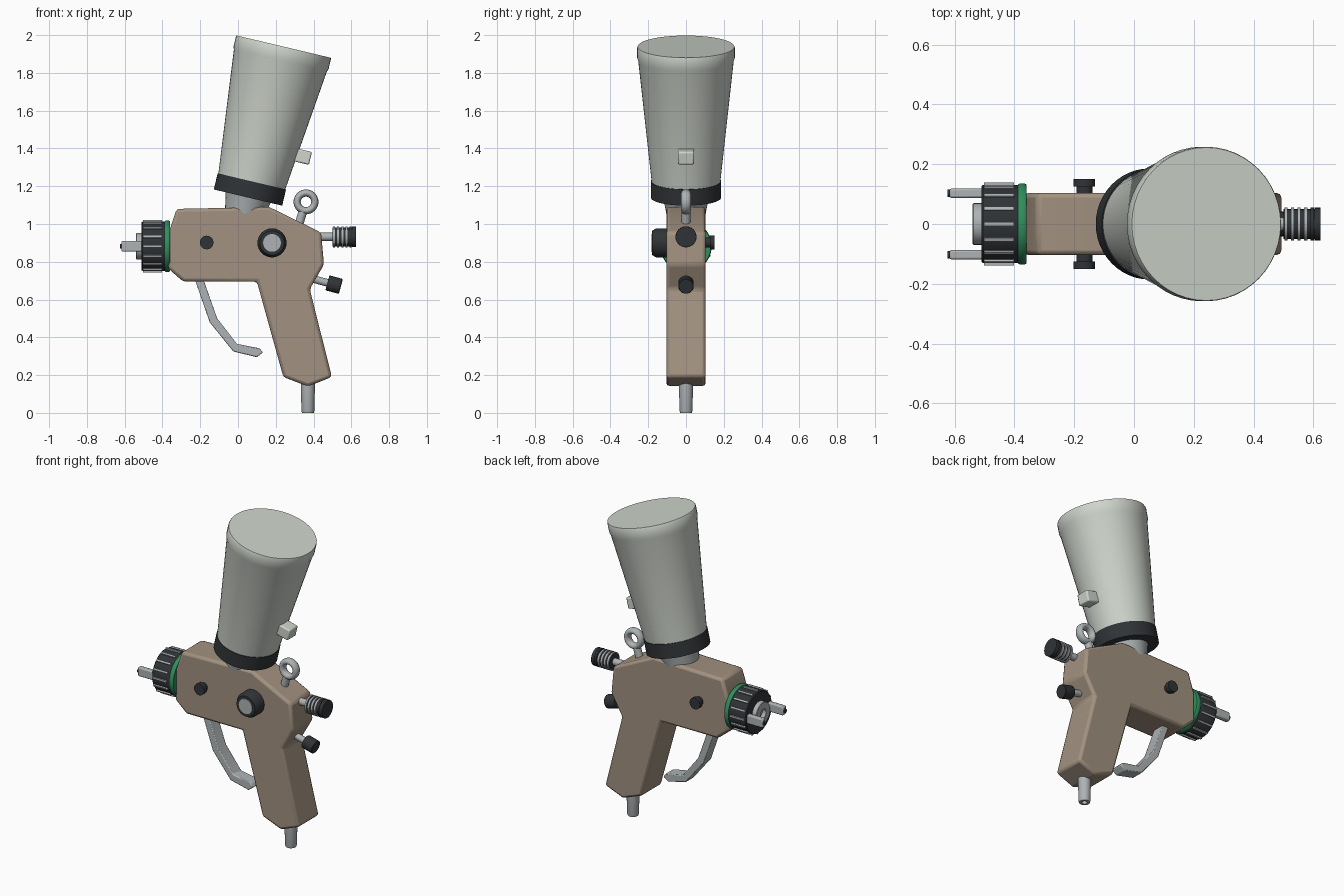
import bpy, bmesh
from math import radians, sin, cos, pi
from mathutils import Vector, Matrix

if "Cube" in bpy.data.objects:
    bpy.data.objects.remove(bpy.data.objects["Cube"])


def material(name, rgb):
    m = bpy.data.materials.new(name)
    m.diffuse_color = (*rgb, 1)
    m.use_nodes = True
    m.node_tree.nodes["Principled BSDF"].inputs["Base Color"].default_value = m.diffuse_color
    return m


TAN = material("tan_body", (0.36, 0.285, 0.215))
BLACK = material("black_plastic", (0.03, 0.034, 0.038))
METAL = material("metal", (0.42, 0.45, 0.46))
CUP = material("pale_cup", (0.62, 0.66, 0.6))
GREEN = material("green_ring", (0.03, 0.27, 0.11))


def finish(name, bm, mat, bevel=0.0, segs=2, angle=35):
    bmesh.ops.recalc_face_normals(bm, faces=bm.faces)
    me = bpy.data.meshes.new(name)
    bm.to_mesh(me)
    bm.free()
    me.materials.append(mat)
    ob = bpy.data.objects.new(name, me)
    bpy.context.collection.objects.link(ob)
    bpy.ops.object.select_all(action='DESELECT')
    bpy.context.view_layer.objects.active = ob
    ob.select_set(True)
    bpy.ops.object.shade_smooth_by_angle(angle=radians(angle))
    if bevel:
        b = ob.modifiers.new("bevel", 'BEVEL')
        b.width, b.segments, b.limit_method = bevel, segs, 'ANGLE'
    return ob


def lathe(name, origin, axis, profile, mat, n=32):
    """Turn (radius, distance) points round an axis; radius 0 closes the end."""
    bm = bmesh.new()
    rot = Vector(axis).to_track_quat('Z', 'Y').to_matrix().to_4x4()
    m = Matrix.Translation(origin) @ rot
    rings = []
    for r, d in profile:
        k = 1 if r == 0 else n
        rings.append([bm.verts.new(m @ Vector((r * cos(2 * pi * i / n), r * sin(2 * pi * i / n), d)))
                      for i in range(k)])
    for a, b in zip(rings, rings[1:]):
        for i in range(n):
            q = [a[i % len(a)], a[(i + 1) % n % len(a)], b[(i + 1) % n % len(b)], b[i % len(b)]]
            bm.faces.new(list(dict.fromkeys(q)))
    return finish(name, bm, mat)


def rod(name, origin, axis, r, d0, d1, mat, n=24):
    return lathe(name, origin, axis, [(0, d0), (r, d0), (r, d1), (0, d1)], mat, n)


def slab(name, outline, half, mat, bevel):
    """Extrude an x-z outline across y."""
    bm = bmesh.new()
    f = bm.faces.new([bm.verts.new((x, -half, z)) for x, z in outline])
    ext = bmesh.ops.extrude_face_region(bm, geom=[f])
    bmesh.ops.translate(bm, vec=(0, 2 * half, 0),
                        verts=[v for v in ext['geom'] if isinstance(v, bmesh.types.BMVert)])
    return finish(name, bm, mat, bevel)


def box(name, centre, size, mat, bevel, rot=Matrix()):
    bm = bmesh.new()
    bmesh.ops.create_cube(bm, size=1, matrix=Matrix.Translation(centre) @ rot @ Matrix.Diagonal((*size, 1)))
    return finish(name, bm, mat, bevel)


# Pistol body and trigger
slab("gun_body", [(-.325, 1.08), (.165, 1.09), (.44, .955), (.455, .785), (.38, .655), (.497, .19),
                  (.37, .14), (.24, .19), (.10, .695), (-.29, .695), (-.37, .765), (-.37, .945)],
     .104, TAN, .016)
slab("trigger", [(-.24, .74), (-.15, .48), (-.025, .325), (.10, .295), (.132, .32), (.115, .342),
                 (-.005, .365), (-.11, .50), (-.195, .74)], .04, METAL, .005)

# Tilted paint cup, collar and neck
tilt = radians(13.3)
axis = Vector((sin(tilt), 0, cos(tilt)))
base = Vector((.053, 0, 1.14))
lathe("cup", base, axis, [(0, .05), (.178, .05), (.253, .745), (.2585, .76), (.2585, .815),
                          (.256, .821), (0, .821)], CUP, 48)
rod("cup_collar", base, axis, .186, 0, .088, BLACK, 48)
lathe("cup_neck", base, axis, [(0, .01), (.125, .01), (.115, -.03), (.10, -.11), (0, -.11)], METAL)
box("cup_tab", (.342, 0, 1.357), (.085, .086, .07), CUP, .008, Matrix.Rotation(tilt, 4, 'Y'))

# Air cap at the nozzle end, with ribs, green ring and horns
CZ = .882
nose = Vector((0, 0, CZ))
lathe("air_cap", nose, (-1, 0, 0), [(0, .37), (.125, .37), (.131, .385), (.131, .505), (.127, .51), (0, .51)],
      BLACK, 48)
lathe("seal_ring", nose, (-1, 0, 0), [(.10, .36), (.132, .36), (.136, .366), (.136, .382), (.132, .388), (.10, .388)],
      GREEN, 48)
for i in range(16):
    a = 2 * pi * i / 16
    box(f"cap_rib_{i}", (-.452, .132 * cos(a), CZ + .132 * sin(a)), (.10, .014, .012), METAL, 0,
        Matrix.Rotation(a, 4, 'X'))
lathe("nozzle", nose, (-1, 0, 0), [(0, .50), (.07, .50), (.07, .537), (.067, .54), (.028, .54), (.028, .515), (0, .515)],
      METAL)
for side, y in (("left", .103), ("right", -.103)):
    box(f"horn_{side}", (-.56, y, CZ), (.115, .032, .056), METAL, .007)
    rod(f"horn_tip_{side}", (0, y, CZ), (-1, 0, 0), .012, .61, .625, BLACK, 16)

# Trigger pivot pin: one turned pin through the body
lathe("pivot_pin", (-.166, 0, .902), (0, 1, 0), [(0, -.15), (.036, -.15), (.036, -.126), (.027, -.126),
                                                 (.027, .126), (.036, .126), (.036, .15), (0, .15)], BLACK)

# Side adjuster knob
side_at = (.18, 0, .90)
lathe("side_knob", side_at, (0, -1, 0), [(0, .09), (.077, .09), (.077, .158), (.064, .18), (0, .18)], BLACK)
rod("side_knob_centre", side_at, (0, -1, 0), .047, .17, .183, METAL, 32)

# Hanging ring and stem
bpy.ops.mesh.primitive_torus_add(major_radius=.047, minor_radius=.019, major_segments=32, minor_segments=12,
                                 location=(.36, 0, 1.117), rotation=(pi / 2, 0, 0))
hook = bpy.context.object
hook.name = "hanging_ring"
hook.scale.z = 1.35
hook.data.materials.append(METAL)
bpy.ops.object.shade_smooth()
rod("ring_stem", (.345, 0, 1.072), (-.3, 0, -1), .023, 0, .09, METAL)

# Rear fluid knob with grip rings
rear = Vector((0, 0, .932))
rod("rear_rod", rear, (1, 0, 0), .022, .42, .52, METAL)
rod("rear_knob", rear, (1, 0, 0), .05, .50, .622, BLACK)
for i in range(5):
    rod(f"rear_grip_{i}", rear, (1, 0, 0), .056, .503 + i * .022, .514 + i * .022, METAL if i < 4 else BLACK)
rod("rear_knob_end", rear, (1, 0, 0), .055, .604, .625, BLACK)

# Lower air knob
low_axis = (cos(radians(15)), 0, -sin(radians(15)))
low = (.509, 0, .679)
rod("lower_rod", low, low_axis, .02, -.15, 0, METAL)
lathe("lower_knob", low, low_axis, [(0, -.037), (.039, -.037), (.041, -.032), (.041, .033), (.038, .037), (0, .037)],
      BLACK)

# Hollow air hose fitting under the grip
lathe("hose_fitting", (.37, 0, 0), (0, 0, 1), [(0, .06), (.016, .06), (.016, 0), (.031, 0), (.034, .01),
                                               (.038, .17), (0, .17)], METAL)
